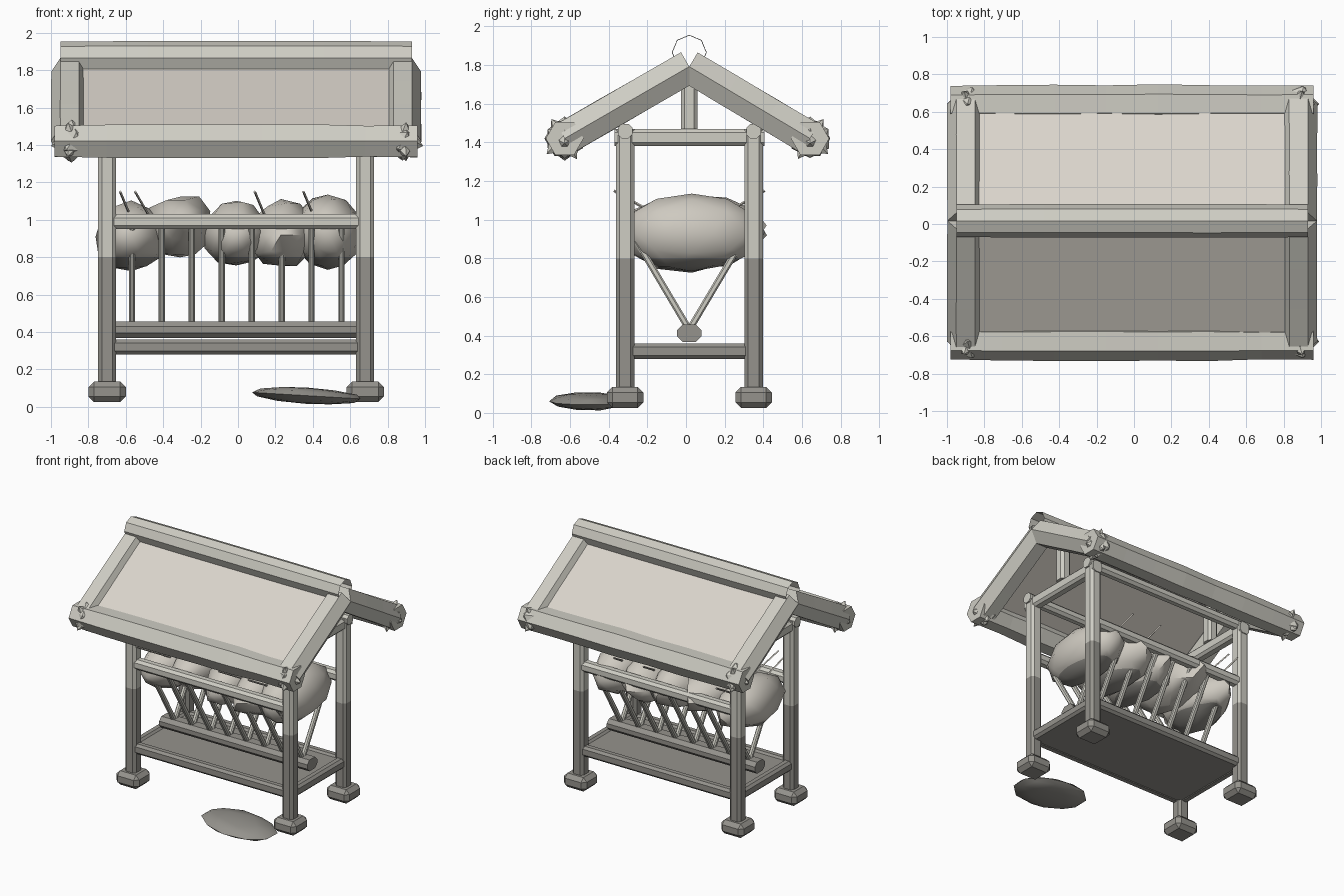
import bpy, bmesh, math, random
from mathutils import Vector, Matrix

if "Cube" in bpy.data.objects:
    bpy.data.objects.remove(bpy.data.objects["Cube"])

random.seed(4)


def material(name, rgb):
    m = bpy.data.materials.new(name)
    m.diffuse_color = (*rgb, 1)
    m.use_nodes = True
    m.node_tree.nodes["Principled BSDF"].inputs["Base Color"].default_value = m.diffuse_color
    return m


ROOF = material("pale_roof", (0.70, 0.66, 0.60))
WOOD = material("light_timber", (0.62, 0.61, 0.55))
DARK = material("weathered_dark", (0.30, 0.29, 0.265))
HAY = material("hay", (0.62, 0.59, 0.53))
SPLIT = 0.8          # height below which weathered parts turn dark
YC = 0.017           # middle line of the frame
POST_X = (-0.70, 0.68)
POST_Y = (-0.315, 0.35)


def finish(bm, name, mat, weathered=False, smooth=0):
    if weathered:
        bmesh.ops.bisect_plane(bm, geom=bm.verts[:] + bm.edges[:] + bm.faces[:],
                               plane_co=(0, 0, SPLIT), plane_no=(0, 0, 1))
        for f in bm.faces:
            f.material_index = int(f.calc_center_median().z < SPLIT)
    bmesh.ops.recalc_face_normals(bm, faces=bm.faces[:])
    me = bpy.data.meshes.new(name)
    bm.to_mesh(me)
    bm.free()
    me.materials.append(mat)
    if weathered:
        me.materials.append(DARK)
    ob = bpy.data.objects.new(name, me)
    bpy.context.collection.objects.link(ob)
    if smooth:
        bpy.ops.object.select_all(action='DESELECT')
        ob.select_set(True)
        bpy.context.view_layer.objects.active = ob
        bpy.ops.object.shade_smooth_by_angle(angle=math.radians(smooth))
    return ob


def polygon(n, r, start=0.0):
    return [(r * math.cos(start + math.tau * i / n), r * math.sin(start + math.tau * i / n))
            for i in range(n)]


def chamfered(w, h, c):
    a, b = w / 2, h / 2
    return [(a, -b + c), (a, b - c), (a - c, b), (-a + c, b),
            (-a, b - c), (-a, -b + c), (-a + c, -b), (a - c, -b)]


def beam(name, p, q, profile, mat, side=(1, 0, 0), segs=1, wave=0.0, caps=True, **kw):
    """Sweep a profile from p to q; profile x follows 'side'."""
    p, q, u = Vector(p), Vector(q), Vector(side)
    v = (q - p).normalized().cross(u).normalized()
    bm = bmesh.new()
    rings = []
    for i in range(segs + 1):
        s = 1 + random.uniform(-wave, wave)
        c = p.lerp(q, i / segs)
        rings.append([bm.verts.new(c + u * a * s + v * b * s) for a, b in profile])
    n = len(profile)
    for r0, r1 in zip(rings, rings[1:]):
        for i in range(n):
            bm.faces.new((r0[i], r0[(i + 1) % n], r1[(i + 1) % n], r1[i]))
    if caps:
        bm.faces.new(rings[0])
        bm.faces.new(rings[-1])
    return finish(bm, name, mat, **kw)


def box(name, loc, size, mat, bevel=0.0, rot=None):
    bm = bmesh.new()
    bmesh.ops.create_cube(bm, size=1)
    bmesh.ops.scale(bm, vec=size, verts=bm.verts)
    if bevel:
        bmesh.ops.bevel(bm, geom=bm.edges[:], offset=bevel, segments=1, affect='EDGES')
    m = Matrix.Translation(loc) @ (rot or Matrix())
    bmesh.ops.transform(bm, matrix=m, verts=bm.verts)
    return finish(bm, name, mat)


def blob(name, loc, size, mat, subdiv=2, jitter=0.0, **kw):
    bm = bmesh.new()
    bmesh.ops.create_icosphere(bm, subdivisions=subdiv, radius=1)
    for vert in bm.verts:
        vert.co *= 1 + random.uniform(-jitter, jitter)
        vert.co = Vector(a * b for a, b in zip(vert.co, size)) + Vector(loc)
    return finish(bm, name, mat, **kw)


def spike(name, loc, direction, r, depth, mat):
    bm = bmesh.new()
    bmesh.ops.create_cone(bm, cap_ends=True, segments=5, radius1=r, radius2=0, depth=depth)
    rot = Vector(direction).to_track_quat('Z', 'Y').to_matrix().to_4x4()
    bmesh.ops.transform(bm, matrix=Matrix.Translation(loc) @ rot, verts=bm.verts)
    return finish(bm, name, mat)


# Posts, feet and end frames
for x in POST_X:
    for y in POST_Y:
        beam("post", (x, y, 0.1), (x, y, 1.47), chamfered(0.096, 0.096, 0.02), WOOD, weathered=True)
        box("foot", (x, y, 0.08), (0.2, 0.19, 0.11), DARK, 0.03)
    beam("tie_beam", (x, -0.37, 1.425), (x, 0.405, 1.425), chamfered(0.08, 0.09, 0.018), WOOD)
    beam("king_post", (x, YC, 1.47), (x, YC, 1.76), chamfered(0.085, 0.085, 0.018), WOOD)
    beam("floor_end_rail", (x, POST_Y[0], 0.32), (x, POST_Y[1], 0.32),
         chamfered(0.07, 0.08, 0.018), DARK)

# Long rails
for y in POST_Y:
    beam("top_plate", (-0.76, y, 1.458), (0.74, y, 1.458), chamfered(0.075, 0.075, 0.02),
         WOOD, side=(0, 1, 0))
    beam("manger_rail", (-0.67, y, 0.99), (0.65, y, 0.99), chamfered(0.08, 0.08, 0.02),
         WOOD, side=(0, 1, 0))
    beam("floor_rail", (-0.69, y, 0.32), (0.67, y, 0.32), chamfered(0.07, 0.08, 0.018),
         DARK, side=(0, 1, 0))

# Floor board and keel beam
box("floor_board", (-0.01, YC, 0.315), (1.36, 0.67, 0.06), DARK)
beam("keel_beam", (-0.66, YC, 0.412), (0.64, YC, 0.412), chamfered(0.125, 0.09, 0.028),
     DARK, side=(0, 1, 0))

# Slanted slats
for i in range(8):
    x = -0.567 + i * 0.16
    for y in POST_Y:
        beam("slat", (x, YC, 0.43), (x, y, 0.99), chamfered(0.034, 0.034, 0.008), WOOD)

# Roof
APEX_Z, EAVE_Z, HALF = 1.792, 1.42, 0.635
for s in (-1, 1):
    apex, eave = Vector((0, YC, APEX_Z)), Vector((0, YC + s * HALF - 0.01, EAVE_Z))
    slope = (eave - apex).normalized()
    for x in (-0.9, 0.88):
        off = Vector((x, 0, 0))
        beam("rafter", apex + off, eave + off, polygon(6, 0.1), WOOD, segs=3, wave=0.02)
    # Roof panel
    mid = (apex + eave) / 2 + Vector((0, s * 0.52, 0.856)) * 0.03
    mid.x = -0.01
    tilt = Matrix.Rotation(math.atan2(slope.z, slope.y), 4, 'X')
    box("roof_panel", mid, (1.75, (eave - apex).length, 0.03), ROOF, rot=tilt)
    # Eave log with rough ends and knots
    y = eave.y
    beam("eave_log", (-0.98, y, EAVE_Z), (0.96, y, EAVE_Z), polygon(6, 0.1), WOOD,
         side=(0, 1, 0), segs=7, wave=0.05)
    for x in (-0.89, 0.88):
        blob("log_end", (x, y, EAVE_Z), (0.095, 0.107, 0.107), WOOD, 1, 0.08)
        e = math.copysign(1, x)
        for dy, dz in ((s * 0.55, 0.8), (s * 0.75, -0.65), (-s * 0.5, -0.85)):
            d = Vector((0.15 * e, dy, dz))
            spike("knot", Vector((x, y, EAVE_Z)) + d * 0.095, d, 0.045, 0.06, WOOD)
        spike("knot", (x + e * 0.085, y, EAVE_Z - 0.02), (e, 0, -0.2), 0.05, 0.05, WOOD)

# Open hollow ridge cap
beam("ridge_cap", (-0.95, YC, 1.866), (0.93, YC, 1.866), polygon(8, 0.088), WOOD,
     side=(0, 1, 0), segs=4, wave=0.03, caps=False)

# Hay heap and loose straws
for x, z, rx, ry, rz, j in ((-0.57, 0.91, 0.19, 0.34, 0.18, 0.08),
                            (-0.31, 0.97, 0.18, 0.36, 0.17, 0.10),
                            (-0.01, 0.93, 0.18, 0.35, 0.18, 0.10),
                            (0.23, 0.92, 0.18, 0.36, 0.18, 0.10),
                            (0.48, 0.935, 0.19, 0.37, 0.205, 0.03)):
    blob("hay_bundle", (x, 0.03, z), (rx, ry, rz), HAY, 2, j, weathered=True, smooth=50)
for x, dx in ((-0.58, -0.05), (-0.48, -0.07), (0.14, -0.05), (0.40, -0.05)):
    for s in (-1, 1):
        beam("straw", (x, YC + s * 0.18, 1.03), (x + dx, YC + s * 0.39, 1.15),
             polygon(4, 0.007), HAY)

# Flattened sack on the ground
sack = blob("ground_sack", (0, 0, 0), (0.295, 0.2, 0.045), DARK, 2, 0.04, smooth=40)
sack.matrix_world = Matrix.Translation((0.365, -0.505, 0.06)) @ Matrix.Rotation(0.06, 4, 'Y')
